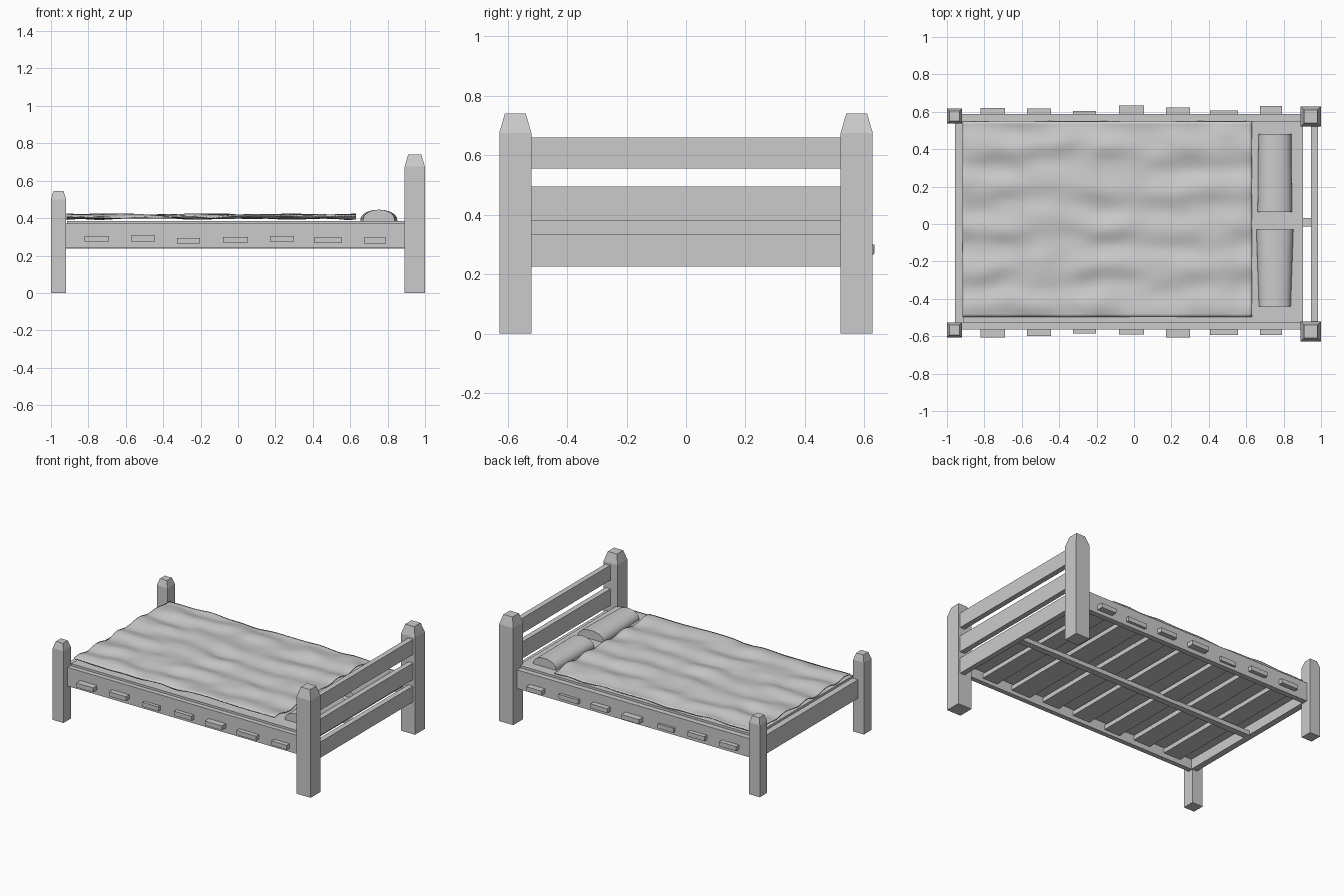
import bpy, bmesh, math
from mathutils import noise, Vector

if "Cube" in bpy.data.objects:
    bpy.data.objects.remove(bpy.data.objects["Cube"], do_unlink=True)

grey = bpy.data.materials.new("plain_grey")
grey.use_nodes = True
grey.diffuse_color = (0.6, 0.6, 0.6, 1)
grey.node_tree.nodes["Principled BSDF"].inputs["Base Color"].default_value = (0.6, 0.6, 0.6, 1)


def finish(bm, name):
    bmesh.ops.recalc_face_normals(bm, faces=bm.faces)
    mesh = bpy.data.meshes.new(name)
    bm.to_mesh(mesh)
    bm.free()
    mesh.materials.append(grey)
    obj = bpy.data.objects.new(name, mesh)
    bpy.context.collection.objects.link(obj)
    return obj


def box(name, x, y, z):
    bm = bmesh.new()
    bmesh.ops.create_cube(bm, size=1)
    for v in bm.verts:
        v.co = [(a + b) / 2 + c * (b - a) for c, (a, b) in zip(v.co, (x, y, z))]
    return finish(bm, name)


def post(name, cx, cy, half, shoulder, top, inset):
    """Square post with a tapered cap."""
    bm = bmesh.new()
    rings = []
    for z, r in ((0, half), (shoulder, half), (top, half - inset)):
        rings.append([bm.verts.new((cx + sx * r, cy + sy * r, z))
                      for sx, sy in ((-1, -1), (1, -1), (1, 1), (-1, 1))])
    for low, high in zip(rings, rings[1:]):
        for i in range(4):
            j = (i + 1) % 4
            bm.faces.new((low[i], low[j], high[j], high[i]))
    bm.faces.new(rings[0])
    bm.faces.new(rings[-1])
    return finish(bm, name)


# Posts
for side, s in (("right", -1), ("left", 1)):
    post("head_post_" + side, 0.945, s * 0.574, 0.054, 0.675, 0.74, 0.019)
    post("foot_post_" + side, -0.96, s * 0.572 + 0.005, 0.041, 0.50, 0.545, 0.014)

# Headboard planks and foot rail
for name, z in (("lower", (0.225, 0.335)), ("middle", (0.38, 0.495)), ("upper", (0.555, 0.66))):
    box("headboard_plank_" + name, (0.947, 0.984), (-0.55, 0.55), z)
box("foot_rail", (-0.957, -0.914), (-0.55, 0.55), (0.24, 0.37))

# Side rails
box("front_rail", (-0.95, 0.92), (-0.563, -0.53), (0.24, 0.37))
box("back_rail", (-0.95, 0.92), (0.55, 0.588), (0.24, 0.37))

# Slats whose ends poke through the rails: centre x, width, front end, back end, z
slats = [(-0.755, 0.13, -0.607, 0.62, 0.289), (-0.508, 0.13, -0.6, 0.617, 0.291),
         (-0.265, 0.122, -0.585, 0.604, 0.278), (-0.013, 0.135, -0.59, 0.634, 0.284),
         (0.235, 0.13, -0.607, 0.623, 0.289), (0.481, 0.15, -0.594, 0.607, 0.281),
         (0.732, 0.117, -0.594, 0.63, 0.28)]
for i, (x, w, y0, y1, z) in enumerate(slats):
    box("slat_%d" % (i + 1), (x - w / 2, x + w / 2), (y0, y1), (z - 0.015, z + 0.016))
box("centre_beam", (-0.93, 0.95), (-0.013, 0.033), (0.237, 0.268))

# Mattress
box("mattress", (-0.914, 0.904), (-0.53, 0.55), (0.31, 0.385))


# Rumpled blanket with long folds running head to foot
def fold_height(x, y):
    drift = 0.045 * noise.noise(Vector((x * 2.2, y * 1.5, 3)))
    ridge = math.sin(2 * math.pi * (y + drift - 0.36) / 0.215)
    strength = 0.6 + 0.55 * noise.noise(Vector((x * 3.5, y * 3, 8)))
    ripple = noise.noise(Vector((x * 6, y * 9, 1)))
    return 0.413 + 0.011 * ridge * strength + 0.011 * ripple


bm = bmesh.new()
bmesh.ops.create_grid(bm, x_segments=90, y_segments=64, size=0.5)
for v in bm.verts:
    x, y = -0.143 + v.co.x * 1.546, 0.026 + v.co.y * 1.046
    v.co = (x, y, min(0.438, max(0.394, fold_height(x, y))))
blanket = finish(bm, "blanket")
thick = blanket.modifiers.new("thickness", "SOLIDIFY")
thick.thickness = 0.008
thick.offset = -1


# Pillows: domed profile swept across the bed, flat ends
def pillow(name, ends):
    bm = bmesh.new()
    steps = 20
    rings = []
    for y, half in ends:
        ring = []
        for i in range(steps + 1):
            a = math.pi * i / steps
            ring.append(bm.verts.new((0.753 + half * math.cos(a), y,
                                      0.384 + 0.061 * math.sin(a) ** 0.85)))
        rings.append(ring)
    n = steps + 1
    for i in range(n):
        j = (i + 1) % n
        bm.faces.new((rings[0][i], rings[0][j], rings[1][j], rings[1][i]))
    for ring in rings:
        bm.faces.new(ring)
    return finish(bm, name)


pillows = [pillow("pillow_left", ((0.065, 0.092), (0.48, 0.088))),
           pillow("pillow_right", ((-0.44, 0.085), (-0.03, 0.099)))]

# Smooth shading on the soft parts
bpy.ops.object.select_all(action="DESELECT")
for obj in pillows + [blanket]:
    obj.select_set(True)
bpy.context.view_layer.objects.active = blanket
bpy.ops.object.shade_smooth_by_angle(angle=math.radians(40))
